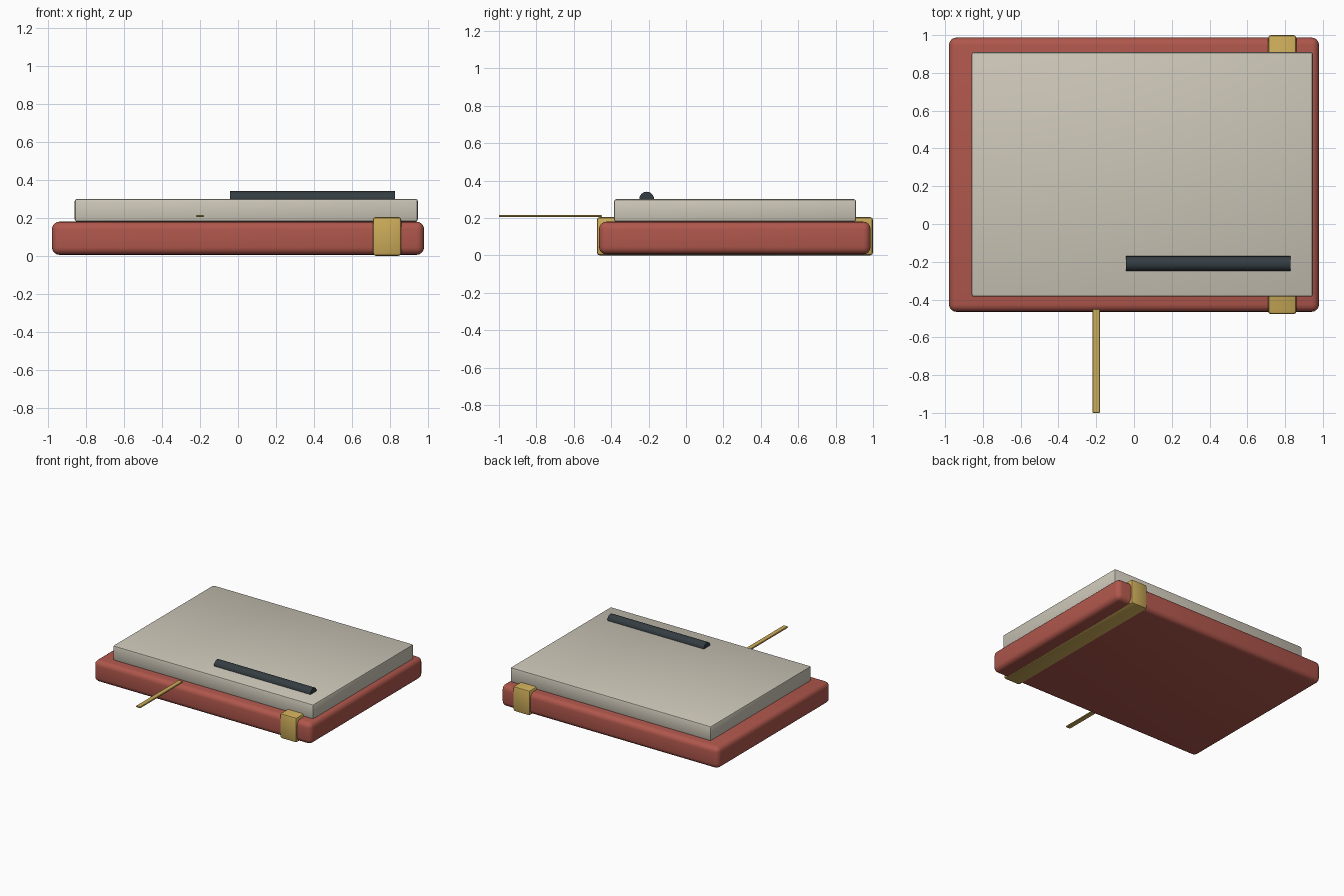
import bpy
import math

cube = bpy.data.objects.get("Cube")
if cube:
    bpy.data.objects.remove(cube, do_unlink=True)


def material(name, color):
    mat = bpy.data.materials.new(name)
    mat.use_nodes = True
    mat.diffuse_color = (*color, 1)
    mat.node_tree.nodes["Principled BSDF"].inputs["Base Color"].default_value = (*color, 1)
    return mat


def finish(obj, name, mat, bevel=0, segments=3):
    obj.name = name
    obj.data.materials.append(mat)
    if bevel:
        mod = obj.modifiers.new("rounded_edges", "BEVEL")
        mod.width = bevel
        mod.segments = segments
        bpy.ops.object.modifier_apply(modifier=mod.name)
    bpy.ops.object.shade_smooth_by_angle(angle=math.radians(35))
    return obj


def box(name, low, high, mat, bevel=0, segments=3):
    """Rounded box spanning two opposite corners."""
    bpy.ops.mesh.primitive_cube_add(size=1, location=[(a + b) / 2 for a, b in zip(low, high)])
    obj = bpy.context.object
    obj.scale = [b - a for a, b in zip(low, high)]
    bpy.ops.object.transform_apply(location=False, rotation=False, scale=True)
    return finish(obj, name, mat, bevel, segments)


red = material("red_leather", (0.43, 0.095, 0.072))
cream = material("cream_paper", (0.61, 0.57, 0.48))
gold = material("gold_cloth", (0.60, 0.41, 0.10))
dark = material("dark_slate", (0.035, 0.047, 0.055))

# Cover and page block
box("cover", (-0.98, -0.465, 0.005), (0.98, 0.987, 0.18), red, 0.04, 4)
box("pages", (-0.86, -0.385, 0.18), (0.947, 0.91, 0.30), cream, 0.012, 2)

# Strap around the cover, and the bookmark hanging over the front edge
box("strap", (0.71, -0.477, 0), (0.86, 1.0, 0.204), gold, 0.015, 2)
box("bookmark", (-0.22, -1.0, 0.204), (-0.18, -0.45, 0.216), gold, 0.003, 1)

# Pen sunk halfway into the page block
bpy.ops.mesh.primitive_cylinder_add(vertices=16, radius=0.04, depth=0.87,
                                    location=(0.393, -0.21, 0.30),
                                    rotation=(0, math.pi / 2, 0))
finish(bpy.context.object, "pen", dark)
